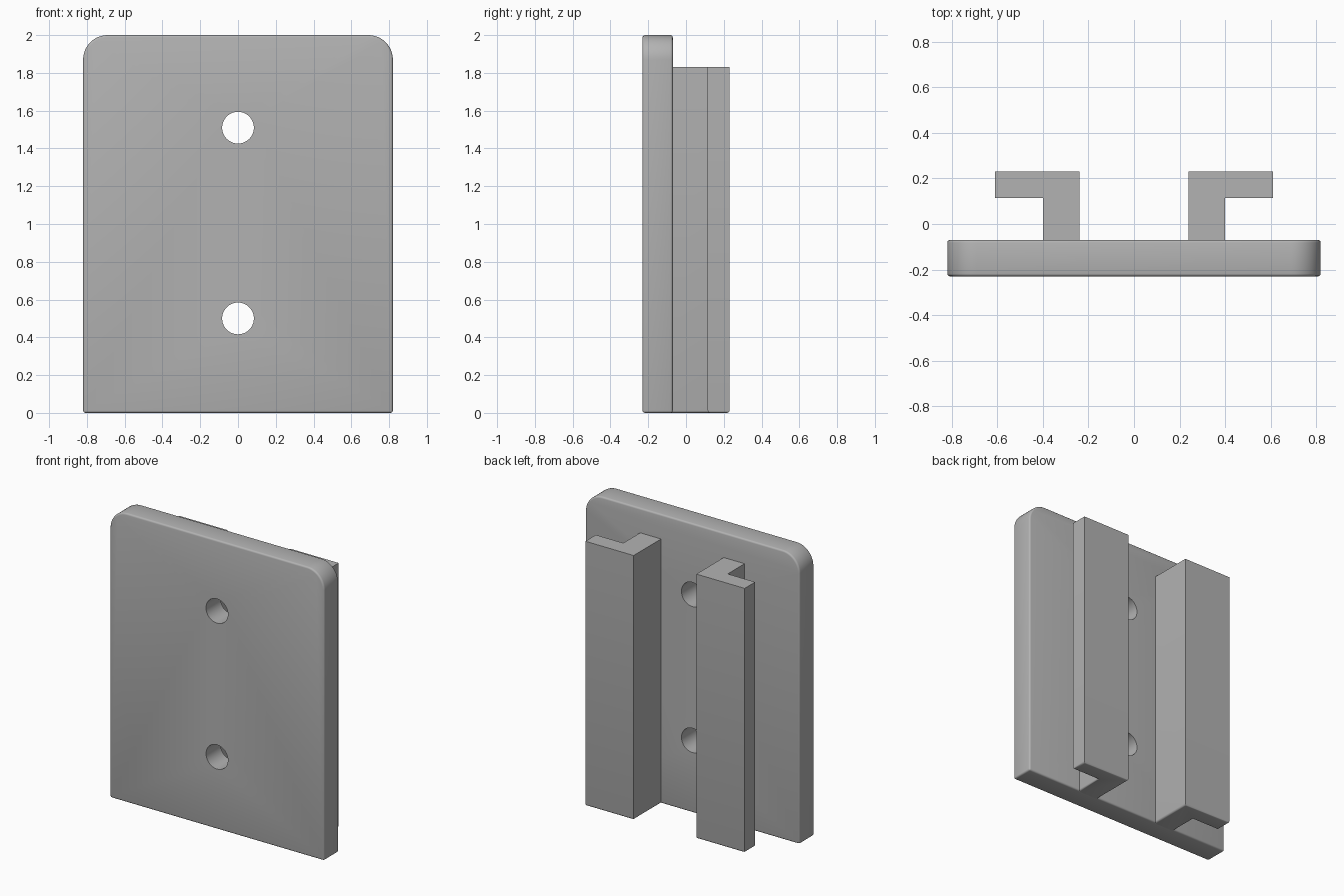
import bpy, bmesh
from math import radians
from mathutils import Matrix

cube = bpy.data.objects.get("Cube")
if cube:
    bpy.data.objects.remove(cube, do_unlink=True)

ROUND = 0.012          # small edge rounding
FRONT, JOIN, BACK = -0.23, -0.07, 0.23

grey = bpy.data.materials.new("mid_grey")
grey.use_nodes = True
colour = (0.45, 0.45, 0.45, 1)
grey.diffuse_color = colour
grey.node_tree.nodes["Principled BSDF"].inputs["Base Color"].default_value = colour


def add_object(name, bm):
    bmesh.ops.recalc_face_normals(bm, faces=bm.faces)
    mesh = bpy.data.meshes.new(name)
    bm.to_mesh(mesh)
    bm.free()
    mesh.materials.append(grey)
    obj = bpy.data.objects.new(name, mesh)
    bpy.context.collection.objects.link(obj)
    return obj


def activate(obj):
    bpy.ops.object.select_all(action='DESELECT')
    obj.select_set(True)
    bpy.context.view_layer.objects.active = obj


def prism(points, offset):
    bm = bmesh.new()
    face = bm.faces.new([bm.verts.new(p) for p in points])
    extruded = bmesh.ops.extrude_face_region(bm, geom=[face])["geom"]
    bmesh.ops.translate(bm, vec=offset,
                        verts=[v for v in extruded if isinstance(v, bmesh.types.BMVert)])
    return bm


def bevel(bm, edges, size, segments):
    bmesh.ops.bevel(bm, geom=edges, offset=size, segments=segments,
                    profile=0.5, affect='EDGES', clamp_overlap=True)


# Back plate: rounded upper corners, then a small fillet all round
w = 0.82
bm = prism([(-w, FRONT, 0), (w, FRONT, 0), (w, FRONT, 2), (-w, FRONT, 2)],
           (0, JOIN - FRONT, 0))
bevel(bm, [e for e in bm.edges if all(v.co.z > 1.9 and abs(v.co.x) > 0.8 for v in e.verts)
           and abs(e.verts[0].co.y - e.verts[1].co.y) > 0.1], 0.13, 12)
bmesh.ops.recalc_face_normals(bm, faces=bm.faces)
bevel(bm, [e for e in bm.edges if e.calc_face_angle(0) > radians(30)], ROUND, 3)
plate = add_object("mounting_plate", bm)

# Two screw holes through the plate
for z in (0.50, 1.51):
    bm = bmesh.new()
    bmesh.ops.create_cone(bm, cap_ends=True, segments=48, radius1=0.084, radius2=0.084,
                          depth=0.6, matrix=Matrix.Translation((0, -0.15, z))
                          @ Matrix.Rotation(radians(90), 4, 'X'))
    cutter = add_object("hole_cutter", bm)
    cutter.hide_render = True
    cut = plate.modifiers.new("screw_hole", 'BOOLEAN')
    cut.operation, cut.solver, cut.object = 'DIFFERENCE', 'EXACT', cutter
    activate(plate)
    bpy.ops.object.modifier_apply(modifier=cut.name)
    bpy.data.objects.remove(cutter, do_unlink=True)

# Pair of L-shaped rails with outward lips, rooted slightly into the plate
profile = [(0.24, JOIN - ROUND), (0.40, JOIN - ROUND), (0.40, 0.115),
           (0.61, 0.115), (0.61, BACK), (0.24, BACK)]
parts = [plate]
for name, side in (("left_rail", 1), ("right_rail", -1)):
    bm = prism([(side * x, y, 0) for x, y in profile], (0, 0, 1.83))
    bmesh.ops.recalc_face_normals(bm, faces=bm.faces)
    # Only the exposed bottom rim is rounded
    bevel(bm, [e for e in bm.edges if all(v.co.z < 0.01 for v in e.verts)
               and any(v.co.y > JOIN for v in e.verts)], ROUND, 3)
    parts.append(add_object(name, bm))

for obj in parts:
    activate(obj)
    bpy.ops.object.shade_smooth_by_angle(angle=radians(35))
